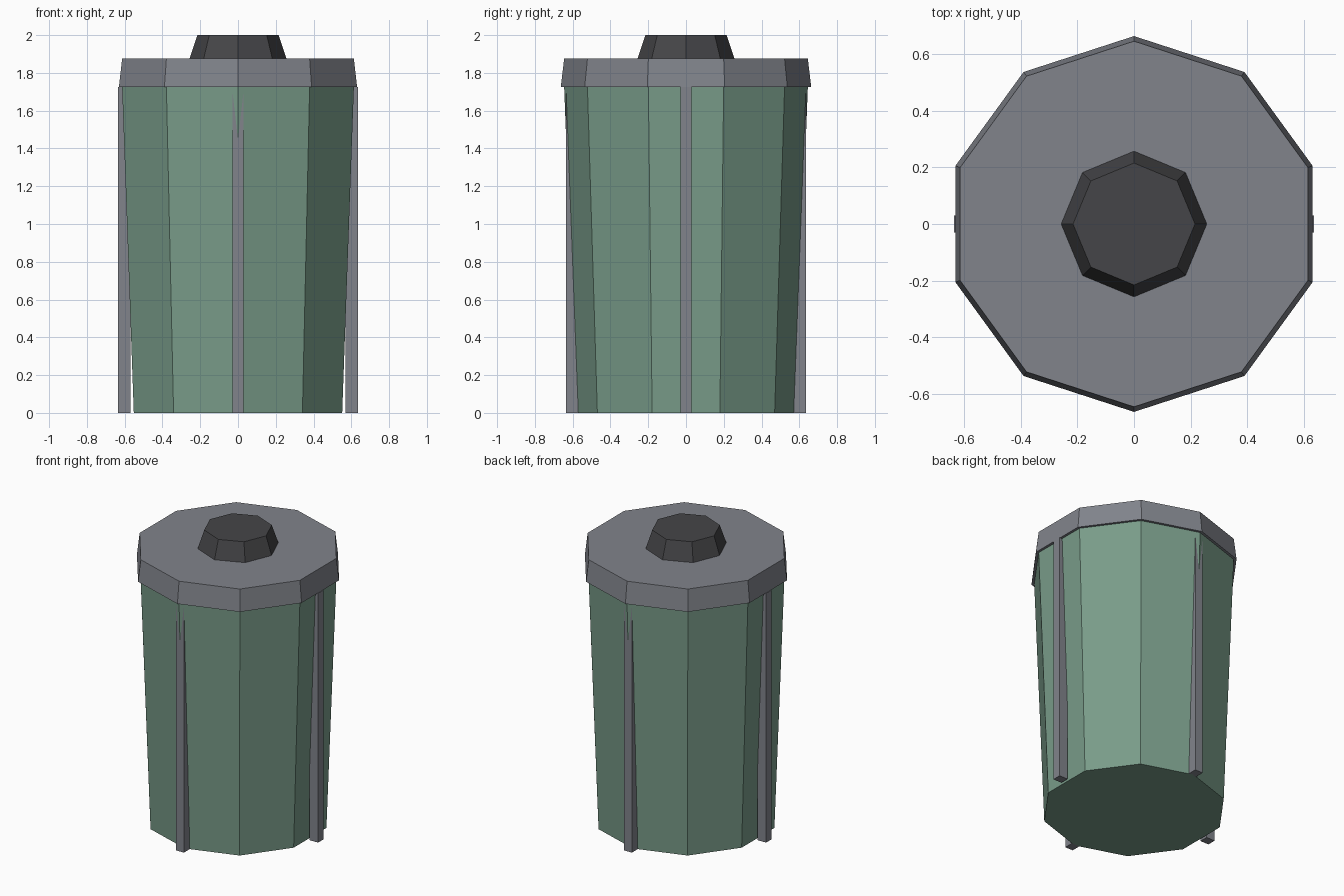
import bpy
from math import pi, cos, sin

if "Cube" in bpy.data.objects:
    bpy.data.objects.remove(bpy.data.objects["Cube"])


def material(name, rgb):
    m = bpy.data.materials.new(name)
    m.diffuse_color = (*rgb, 1)
    m.use_nodes = True
    m.node_tree.nodes["Principled BSDF"].inputs["Base Color"].default_value = m.diffuse_color
    return m


green = material("green_paint", (0.19, 0.33, 0.25))
grey = material("grey_metal", (0.22, 0.23, 0.26))
dark = material("dark_cap", (0.06, 0.06, 0.065))


def frustum(name, sides, r_low, r_high, z0, z1, mat, turn):
    """Tapered prism with its first corner at angle `turn`."""
    verts = [(r * cos(turn + 2 * pi * i / sides), r * sin(turn + 2 * pi * i / sides), z)
             for r, z in ((r_low, z0), (r_high, z1)) for i in range(sides)]
    faces = [tuple(reversed(range(sides))), tuple(range(sides, 2 * sides))]
    for i in range(sides):
        j = (i + 1) % sides
        faces.append((i, j, sides + j, sides + i))
    mesh = bpy.data.meshes.new(name)
    mesh.from_pydata(verts, [], faces)
    mesh.materials.append(mat)
    ob = bpy.data.objects.new(name, mesh)
    bpy.context.collection.objects.link(ob)
    return ob


# Ten-sided tapered body and overhanging lid
frustum("body", 10, 0.58, 0.645, 0, 1.725, green, pi / 2)
frustum("lid", 10, 0.663, 0.645, 1.725, 1.875, grey, pi / 2)

# Eight-sided knob
frustum("lid_knob", 8, 0.257, 0.215, 1.875, 2.0, dark, 0)

# Four upright ribs around the body
for i, side in enumerate(("right", "back", "left", "front")):
    a = i * pi / 2
    bpy.ops.mesh.primitive_cube_add(size=1, location=(0.602 * cos(a), 0.602 * sin(a), 0.8625),
                                    rotation=(0, 0, a))
    rib = bpy.context.object
    rib.name = side + "_rib"
    rib.scale = (0.065, 0.06, 1.725)
    rib.data.materials.append(grey)
